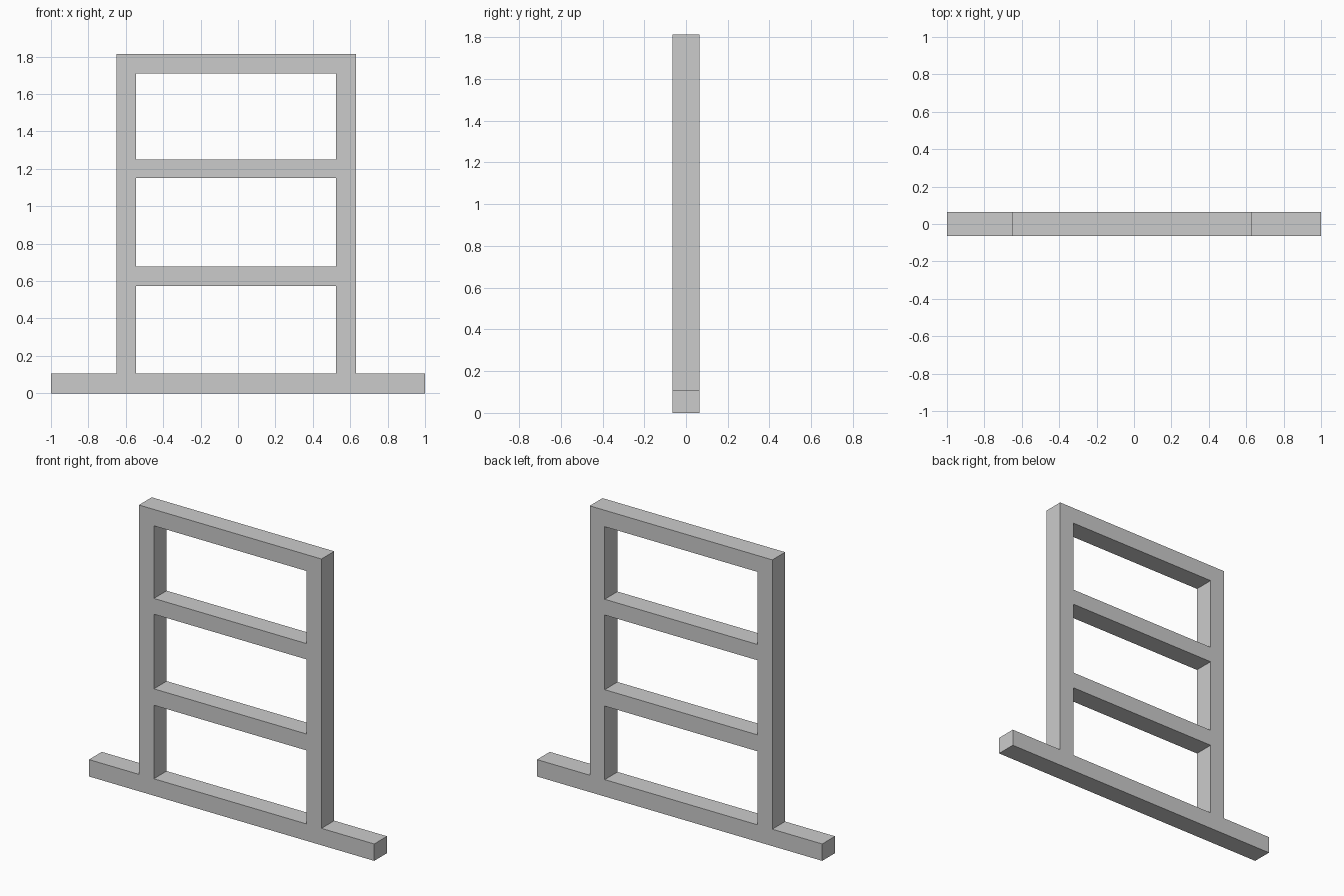
import bpy
import bmesh

cube = bpy.data.objects.get("Cube")
if cube:
    bpy.data.objects.remove(cube)

# Plain grey material
grey = bpy.data.materials.new("plain_grey")
grey.use_nodes = True
colour = (0.6, 0.6, 0.6, 1)
grey.diffuse_color = colour
grey.node_tree.nodes["Principled BSDF"].inputs["Base Color"].default_value = colour

# Column and row lines of the ladder frame
DEPTH = 0.128
xs = [-1, -0.65, -0.545, 0.525, 0.63, 1]
zs = [0, 0.107, 0.573, 0.677, 1.15, 1.25, 1.71, 1.814]
POSTS = (1, 3)


def is_solid(col, row):
    """Base spans every column, posts every row, rails every second row."""
    if row == 0 or col in POSTS:
        return True
    return col == 2 and row % 2 == 0


# Front face of base, posts and rails as one continuous sheet
bm = bmesh.new()
verts = {}


def corner(i, k):
    if (i, k) not in verts:
        verts[i, k] = bm.verts.new((xs[i], -DEPTH / 2, zs[k]))
    return verts[i, k]


for col in range(len(xs) - 1):
    for row in range(len(zs) - 1):
        if is_solid(col, row):
            bm.faces.new([corner(col, row), corner(col + 1, row),
                          corner(col + 1, row + 1), corner(col, row + 1)])

# Give the sheet its thickness
result = bmesh.ops.extrude_face_region(bm, geom=bm.faces[:], use_keep_orig=True)
moved = [g for g in result["geom"] if isinstance(g, bmesh.types.BMVert)]
bmesh.ops.translate(bm, verts=moved, vec=(0, DEPTH, 0))
bmesh.ops.recalc_face_normals(bm, faces=bm.faces[:])

mesh = bpy.data.meshes.new("ladder_frame")
bm.to_mesh(mesh)
bm.free()
mesh.materials.append(grey)
frame = bpy.data.objects.new("ladder_frame", mesh)
bpy.context.collection.objects.link(frame)
